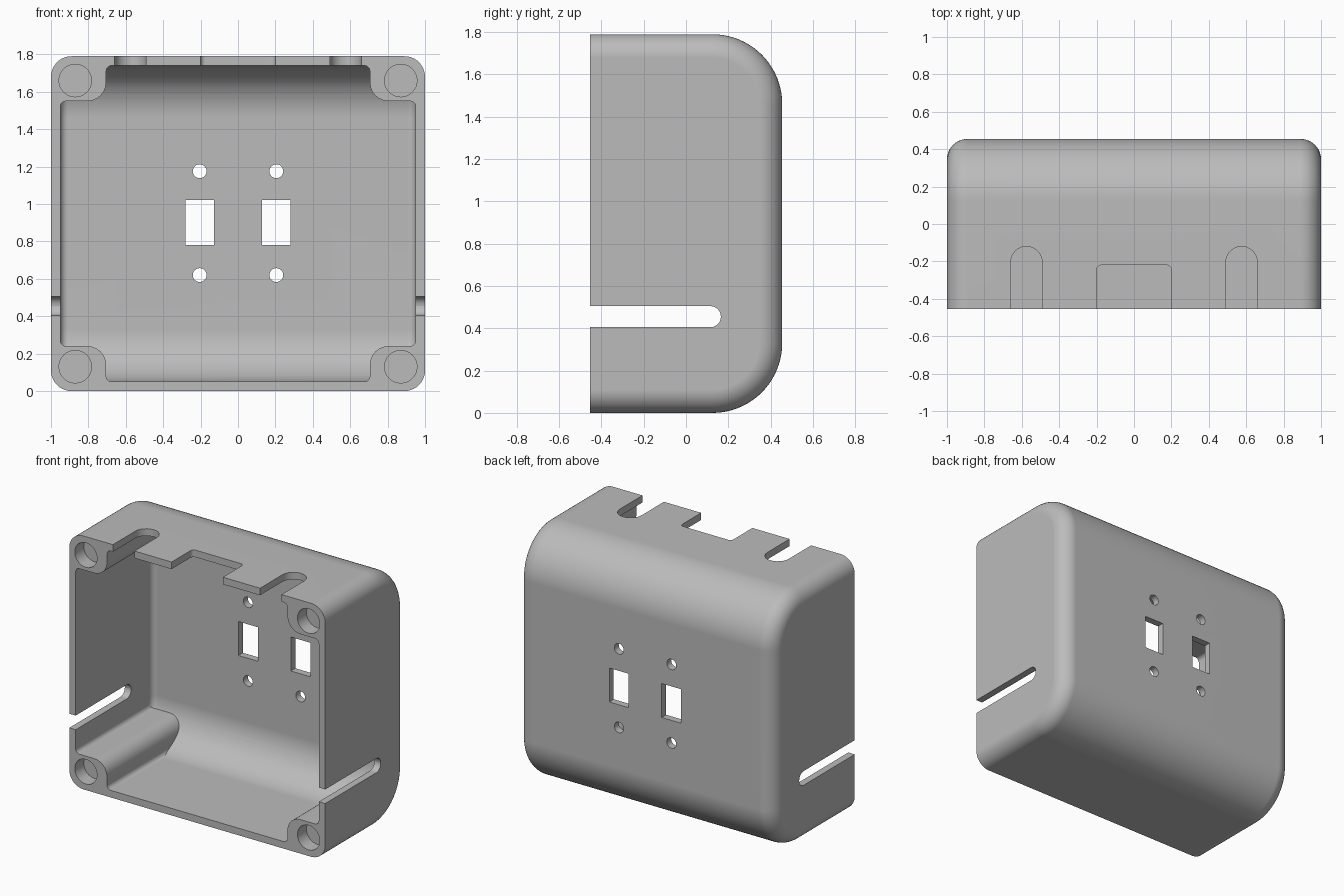
import bpy, bmesh
from math import pi, cos, sin, tan, ceil
from mathutils import Vector

old = bpy.data.objects.get("Cube")
if old:
    bpy.data.objects.remove(old, do_unlink=True)

W, H, FRONT, BACK, WALL = 1.0, 1.79, -0.455, 0.455, 0.05
MID = H / 2

grey = bpy.data.materials.new("light grey plastic")
grey.use_nodes = True
grey.diffuse_color = (0.5, 0.5, 0.5, 1)
grey.node_tree.nodes["Principled BSDF"].inputs["Base Color"].default_value = (0.5, 0.5, 0.5, 1)


def rounded(corners):
    """Outline through (u, v, radius) corners, each filleted with an arc."""
    out = []
    for i, (u, v, r) in enumerate(corners):
        p = Vector((u, v))
        if r == 0:
            out.append(p)
            continue
        a = (Vector(corners[i - 1][:2]) - p).normalized()
        b = (Vector(corners[(i + 1) % len(corners)][:2]) - p).normalized()
        half = a.angle(b) / 2
        start, end = p + a * r / tan(half), p + b * r / tan(half)
        centre = p + (a + b).normalized() * r / sin(half)
        s, e = start - centre, end - centre
        sweep = s.angle(e)
        n = max(6, ceil(r * 60))
        for k in range(n + 1):
            t = sweep * k / n
            out.append(centre + (s * sin(sweep - t) + e * sin(t)) / sin(sweep))
    return out


def circle(u, v, r, n=32):
    return [Vector((u + r * cos(2 * pi * k / n), v + r * sin(2 * pi * k / n))) for k in range(n)]


def box(u0, u1, v0, v1):
    return rounded([(u0, v0, 0), (u1, v0, 0), (u1, v1, 0), (u0, v1, 0)])


def prism(name, outline, axis, lo, hi, edge_radius=0, keep_front=None):
    """Extrude an outline along an axis, optionally rounding its end rims."""
    bm = bmesh.new()
    rings = []
    for t in (lo, hi):
        place = {"x": lambda p: (t, p.x, p.y), "y": lambda p: (p.x, t, p.y),
                 "z": lambda p: (p.x, p.y, t)}[axis]
        rings.append([bm.verts.new(place(p)) for p in outline])
    caps = [bm.faces.new(r) for r in rings]
    n = len(outline)
    for i in range(n):
        j = (i + 1) % n
        bm.faces.new((rings[0][i], rings[0][j], rings[1][j], rings[1][i]))
    bmesh.ops.recalc_face_normals(bm, faces=bm.faces)
    if edge_radius:
        rim = [e for c in caps for e in c.edges
               if not all(abs(v.co.y - keep_front) < 1e-5 for v in e.verts)]
        bmesh.ops.bevel(bm, geom=rim, offset=edge_radius, offset_type='OFFSET',
                        segments=10, profile=0.5, affect='EDGES')
    mesh = bpy.data.meshes.new(name)
    bm.to_mesh(mesh)
    bm.free()
    mesh.materials.append(grey)
    obj = bpy.data.objects.new(name, mesh)
    bpy.context.collection.objects.link(obj)
    return obj


def combine(target, tool, operation='DIFFERENCE'):
    """Apply a boolean and discard the tool."""
    tool.hide_render = True
    mod = target.modifiers.new("cut", 'BOOLEAN')
    mod.operation, mod.object, mod.solver = operation, tool, 'EXACT'
    bpy.context.view_layer.update()
    deps = bpy.context.evaluated_depsgraph_get()
    mesh = bpy.data.meshes.new_from_object(target.evaluated_get(deps))
    target.modifiers.clear()
    target.data = mesh
    bpy.data.objects.remove(tool, do_unlink=True)


def side_profile(inset, front, r):
    return rounded([(front, inset, 0), (BACK - inset, inset, r),
                    (BACK - inset, H - inset, r), (front, H - inset, 0)])


# Outer body: big rounds on the back, smaller rounds around both sides
case = prism("enclosure_shell", side_profile(0, FRONT, 0.33), "x", -W, W, 0.11, FRONT)

# Cavity: rounded inside, notched at the corners so the screw posts remain
DEEP = FRONT - 0.2
cavity = prism("cavity", side_profile(WALL, DEEP, 0.28), "x", -W + WALL, W - WALL, 0.04, DEEP)
quarter = [(0.705, WALL, 0.03), (0.705, 0.24, 0.1), (0.95, 0.24, 0.03)]
right_half = quarter + [(x, H - z, r) for x, z, r in reversed(quarter)]
outline = right_half + [(-x, z, r) for x, z, r in reversed(right_half)]
# Slightly oversized where the side walls already bound the cavity
combine(cavity, prism("post_outline", rounded(outline), "y", DEEP + 0.1, BACK), 'INTERSECT')
combine(case, cavity)

for s in (-1, 1):
    # Blind screw holes in the four corner posts
    for z in (0.13, H - 0.13):
        combine(case, prism("screw_hole", circle(s * 0.87, z, 0.087), "y", FRONT - 0.1, FRONT + 0.1))
    # Long open slot in the side wall
    slot = rounded([(-0.6, 0.405, 0), (0.165, 0.405, 0.0499), (0.165, 0.505, 0.0499), (-0.6, 0.505, 0)])
    combine(case, prism("side_slot", slot, "x", *sorted((s * 0.9, s * 1.1))))
    # Round-ended cable slot in the top wall
    c = s * 0.575
    cable = rounded([(c - 0.084, -0.6, 0), (c + 0.084, -0.6, 0),
                     (c + 0.084, -0.12, 0.0839), (c - 0.084, -0.12, 0.0839)])
    combine(case, prism("cable_slot", cable, "z", H - 0.09, H + 0.1))
    # Switch window with a screw hole above and below in the back wall
    c = s * 0.205
    combine(case, prism("switch_window", box(c - 0.076, c + 0.076, 0.78, 1.02), "y", 0.3, 0.6))
    for z in (0.62, 1.175):
        combine(case, prism("switch_screw_hole", circle(c, z, 0.037, 24), "y", 0.3, 0.6))

# Wide notch in the middle of the top wall
notch = rounded([(-0.2, -0.6, 0), (0.2, -0.6, 0), (0.2, -0.22, 0.025), (-0.2, -0.22, 0.025)])
combine(case, prism("top_notch", notch, "z", H - 0.09, H + 0.1))

# Smooth rounds, crisp cut edges
bpy.ops.object.select_all(action='DESELECT')
case.select_set(True)
bpy.context.view_layer.objects.active = case
bpy.ops.object.shade_smooth_by_angle(angle=0.52)
normals = case.modifiers.new("even shading", 'WEIGHTED_NORMAL')
normals.keep_sharp = True
